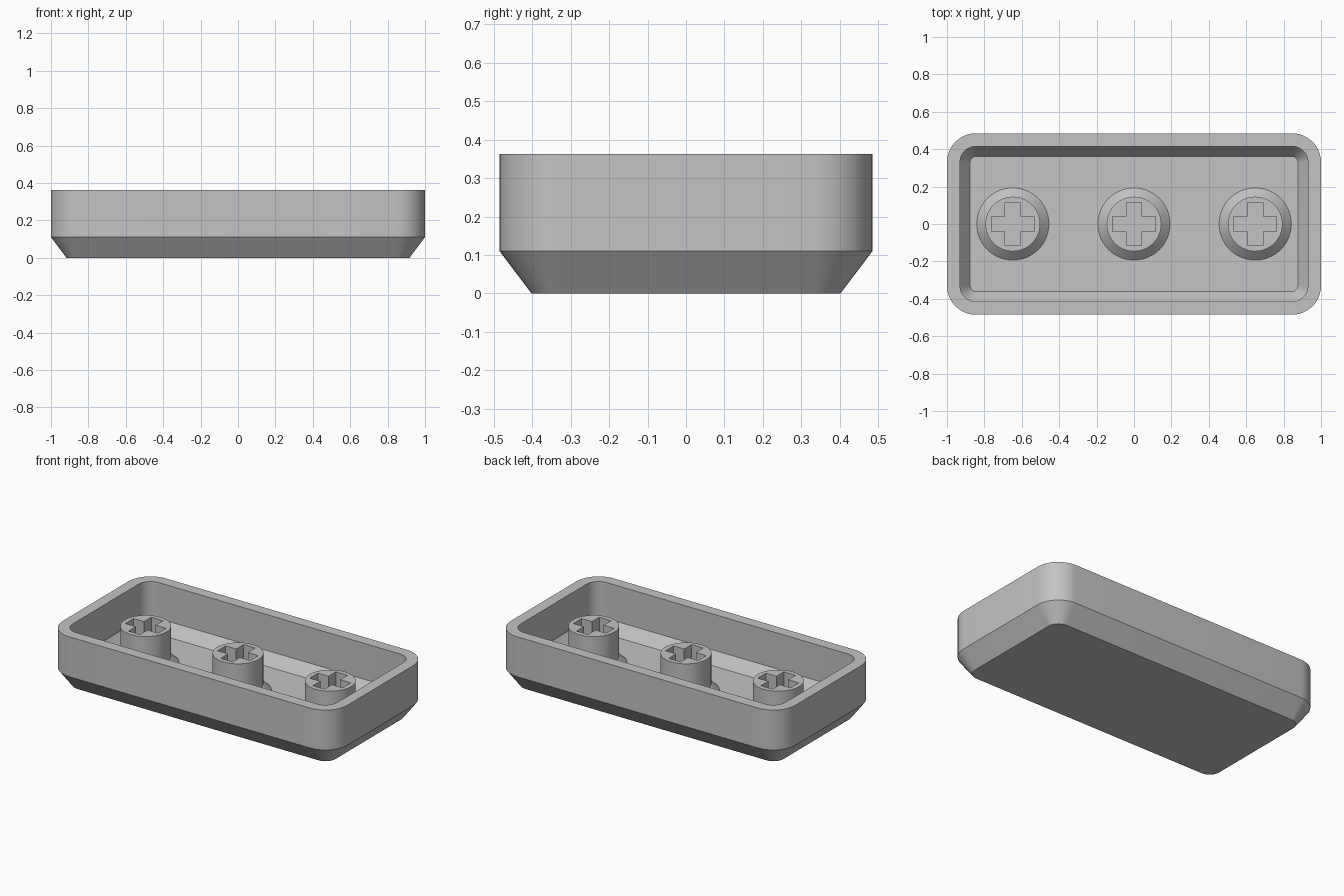
import bpy
import bmesh
from math import cos, sin, pi, radians

cube = bpy.data.objects.get("Cube")
if cube:
    bpy.data.objects.remove(cube, do_unlink=True)

grey = bpy.data.materials.new("light grey plastic")
grey.use_nodes = True
colour = (0.55, 0.55, 0.55, 1)
grey.diffuse_color = colour
grey.node_tree.nodes["Principled BSDF"].inputs["Base Color"].default_value = colour


def rounded_rect(hx, hy, r, steps=12):
    """Counter-clockwise outline of a rounded rectangle."""
    points = []
    for corner, (sx, sy) in enumerate(((1, 1), (-1, 1), (-1, -1), (1, -1))):
        for i in range(steps + 1):
            a = (corner + i / steps) * pi / 2
            points.append((sx * (hx - r) + r * cos(a), sy * (hy - r) + r * sin(a)))
    return points


def circle(r, n=64):
    return [(r * cos(2 * pi * i / n), r * sin(2 * pi * i / n)) for i in range(n)]


def cross(arm, w):
    """Counter-clockwise outline of a plus shape."""
    points, (x, y) = [], (1, 0)
    for _ in range(4):
        for along, side in ((arm, -w), (arm, w), (w, w)):
            points.append((along * x - side * y, along * y + side * x))
        x, y = -y, x
    return points


def ring(bm, outline, z):
    return [bm.verts.new((x, y, z)) for x, y in outline]


def bridge(bm, a, b):
    n = len(a)
    for i in range(n):
        j = (i + 1) % n
        bm.faces.new((a[i], a[j], b[j], b[i]))


def finish(bm, name, x=0):
    mesh = bpy.data.meshes.new(name)
    bm.to_mesh(mesh)
    bm.free()
    mesh.materials.append(grey)
    obj = bpy.data.objects.new(name, mesh)
    obj.location.x = x
    bpy.context.collection.objects.link(obj)
    bpy.ops.object.select_all(action='DESELECT')
    obj.select_set(True)
    bpy.context.view_layer.objects.active = obj
    bpy.ops.object.shade_smooth_by_angle(angle=radians(30))


HX, HY, RADIUS = 1.0, 0.485, 0.155
TOP, FLOOR = 0.363, 0.065

# Hollow shell: outer face up to the rim, then down inside to the floor
bm = bmesh.new()
sections = ((0.083, 0), (0, 0.11), (0, TOP), (0.07, TOP), (0.07, 0.135), (0.124, FLOOR))
rings = [ring(bm, rounded_rect(HX - d, HY - d, RADIUS - d), z) for d, z in sections]
for lower, upper in zip(rings, rings[1:]):
    bridge(bm, lower, upper)
bm.faces.new(rings[0][::-1])
bm.faces.new(rings[-1])
finish(bm, "shell")

# Round posts with a flared foot and a cross-shaped socket
POST_TOP = 0.30
for name, x in (("right_post", -0.648), ("middle_post", 0), ("left_post", 0.648)):
    bm = bmesh.new()
    foot, neck, lip = (ring(bm, circle(r), z) for r, z in
                       ((0.193, FLOOR), (0.146, 0.11), (0.146, POST_TOP)))
    bridge(bm, foot, neck)
    bridge(bm, neck, lip)
    slot = cross(0.115, 0.041)
    slot_top, slot_base = ring(bm, slot, POST_TOP), ring(bm, slot, FLOOR + 0.01)
    bridge(bm, slot_top, slot_base)
    bm.faces.new(slot_base)
    rim = [e for e in bm.edges if all(v.co.z > POST_TOP - 0.001 for v in e.verts)]
    bmesh.ops.triangle_fill(bm, edges=rim, use_beauty=True, normal=(0, 0, 1))
    finish(bm, name, x)
